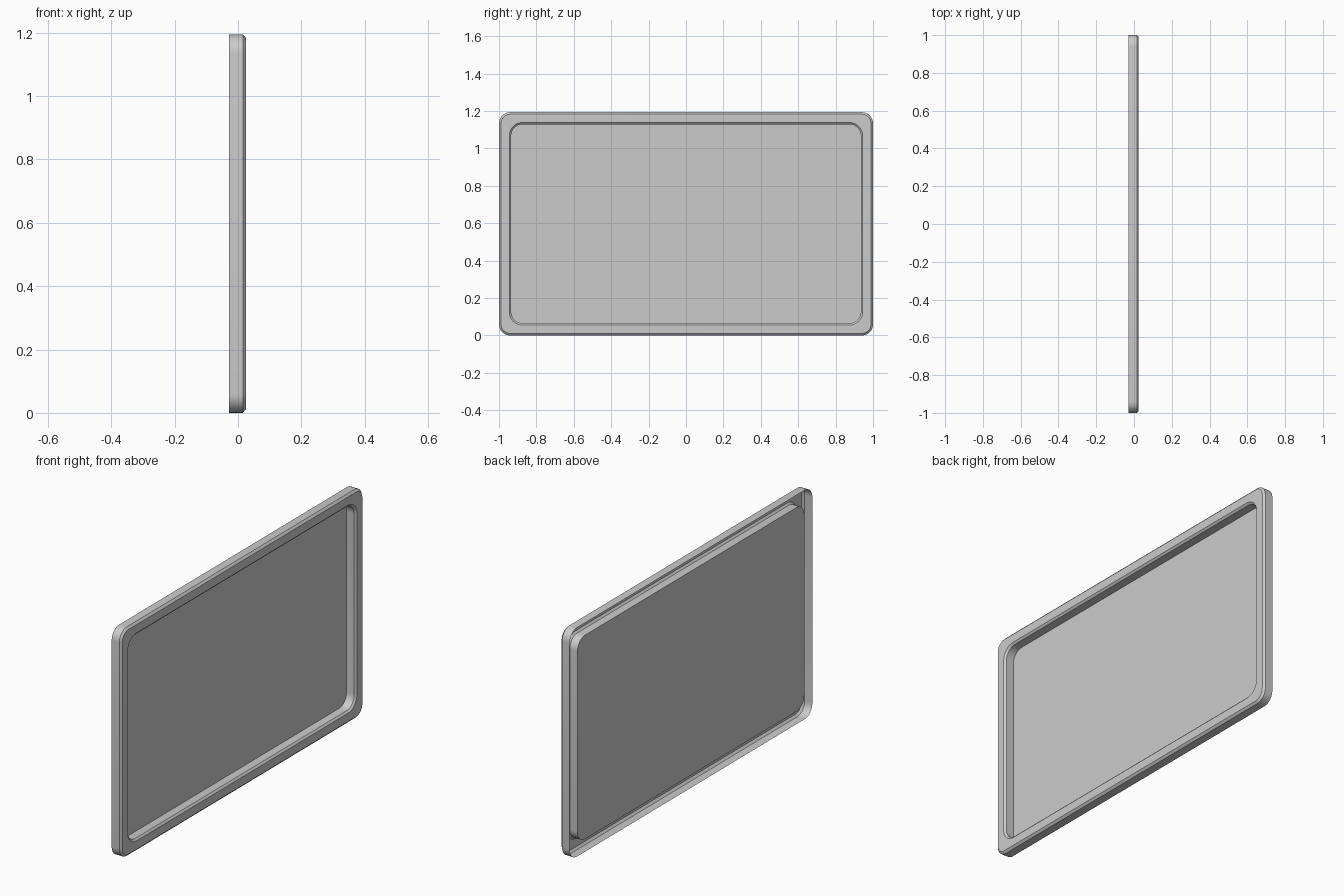
import bpy, bmesh, math

if "Cube" in bpy.data.objects:
    bpy.data.objects.remove(bpy.data.objects["Cube"])

MID_Z = 0.597  # centre height of the panel
SEG = 8        # segments per rounded corner


def ring(bm, x, half_y, half_z, radius):
    """Rounded rectangle loop in the YZ plane."""
    verts = []
    for k, (sy, sz) in enumerate([(1, 1), (-1, 1), (-1, -1), (1, -1)]):
        cy, cz = sy * (half_y - radius), sz * (half_z - radius)
        for i in range(SEG + 1):
            a = math.pi / 2 * (k + i / SEG)
            verts.append(bm.verts.new((x, cy + radius * math.cos(a),
                                       MID_Z + cz + radius * math.sin(a))))
    return verts


def bridge(bm, a, b):
    n = len(a)
    for i in range(n):
        j = (i + 1) % n
        bm.faces.new((a[i], a[j], b[j], b[i]))


def finish(bm, name):
    mesh = bpy.data.meshes.new(name)
    bm.to_mesh(mesh)
    bm.free()
    obj = bpy.data.objects.new(name, mesh)
    bpy.context.collection.objects.link(obj)
    bpy.ops.object.select_all(action='DESELECT')
    obj.select_set(True)
    bpy.context.view_layer.objects.active = obj
    bpy.ops.object.shade_smooth_by_angle(angle=math.radians(30))


# Frame: outer wall, bevelled edge, front face, inner bevel and recess wall (open back)
profile = [
    (-0.029, 1.0, 0.597, 0.060),
    (0.015, 1.0, 0.597, 0.060),
    (0.025, 0.989, 0.586, 0.049),
    (0.025, 0.945, 0.542, 0.072),
    (0.016, 0.935, 0.532, 0.062),
    (-0.028, 0.935, 0.532, 0.062),
]
bm = bmesh.new()
loops = [ring(bm, *p) for p in profile]
for a, b in zip(loops, loops[1:]):
    bridge(bm, a, b)
finish(bm, "frame")

# Flat panel closing the bottom of the recess
bm = bmesh.new()
bm.faces.new(ring(bm, *profile[-1]))
finish(bm, "panel")
